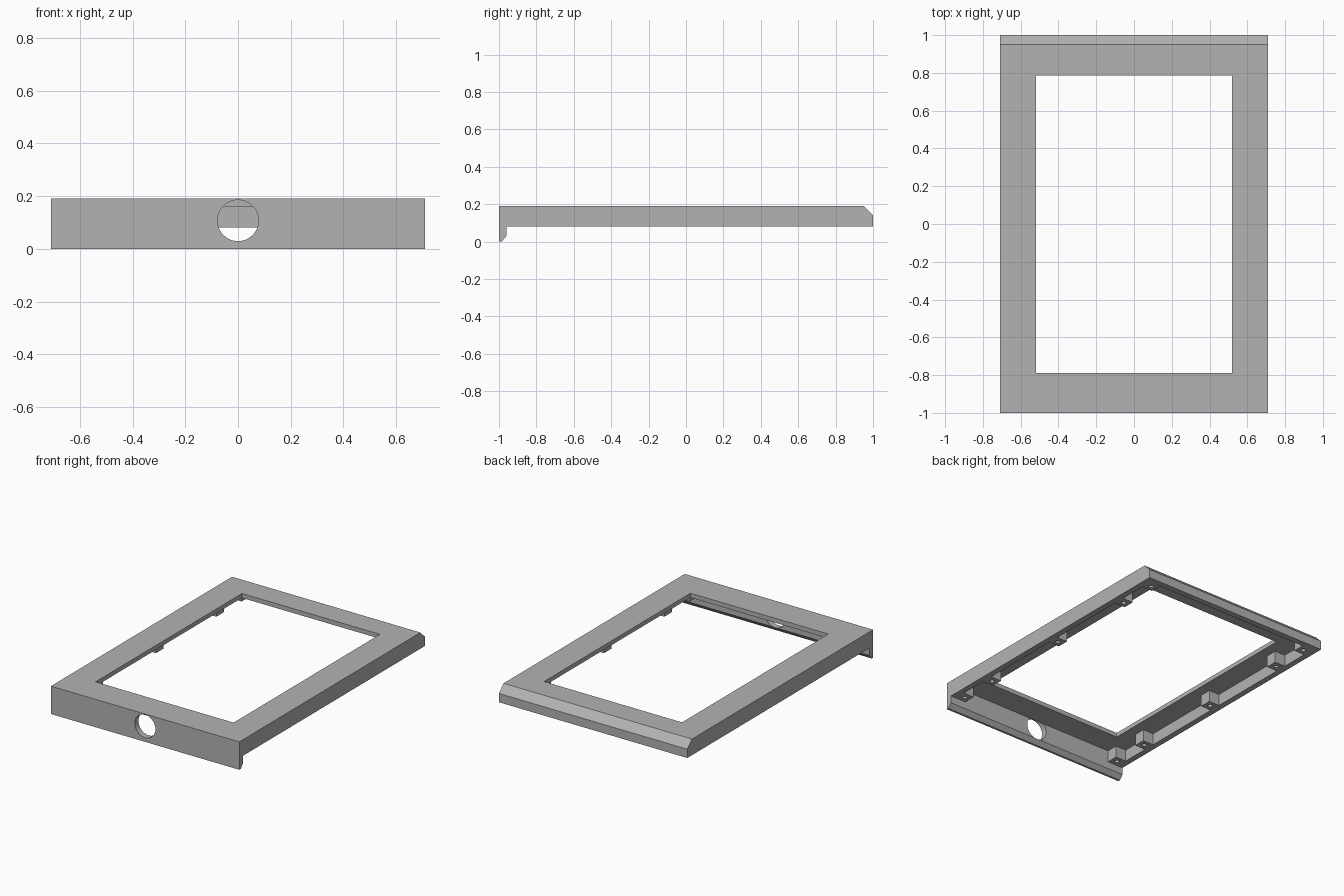
import bpy
import bmesh
from mathutils import Matrix, Vector

cube = bpy.data.objects.get("Cube")
if cube:
    bpy.data.objects.remove(cube, do_unlink=True)

HALF_W = 0.71      # half width of the frame
WALL = 0.04        # wall thickness
RIM, CEILING, TOP = 0.08, 0.16, 0.19

grey = bpy.data.materials.new("plain grey")
grey.use_nodes = True
grey.diffuse_color = (0.45, 0.45, 0.45, 1)
grey.node_tree.nodes["Principled BSDF"].inputs["Base Color"].default_value = (0.45, 0.45, 0.45, 1)


def make_object(name, bm):
    bmesh.ops.recalc_face_normals(bm, faces=bm.faces)
    mesh = bpy.data.meshes.new(name)
    bm.to_mesh(mesh)
    bm.free()
    mesh.materials.append(grey)
    obj = bpy.data.objects.new(name, mesh)
    bpy.context.collection.objects.link(obj)
    return obj


def extrude_profile(name, profile):
    """Extrude a (y, z) side profile across the full width."""
    bm = bmesh.new()
    face = bm.faces.new([bm.verts.new((-HALF_W, y, z)) for y, z in profile])
    new = bmesh.ops.extrude_face_region(bm, geom=[face])["geom"]
    verts = [v for v in new if isinstance(v, bmesh.types.BMVert)]
    bmesh.ops.translate(bm, verts=verts, vec=(2 * HALF_W, 0, 0))
    return make_object(name, bm)


def box(name, low, high):
    low, high = Vector(low), Vector(high)
    bm = bmesh.new()
    bmesh.ops.create_cube(bm, size=1, matrix=Matrix.Translation((low + high) / 2)
                          @ Matrix.Diagonal((*(high - low), 1)))
    return make_object(name, bm)


def cylinder(name, centre, radius, depth, sides, axis="Z"):
    turn = Matrix.Rotation(1.570796, 4, "X") if axis == "Y" else Matrix()
    bm = bmesh.new()
    bmesh.ops.create_cone(bm, cap_ends=True, segments=sides, radius1=radius, radius2=radius,
                          depth=depth, matrix=Matrix.Translation(centre) @ turn)
    return make_object(name, bm)


def cut(target, cutter):
    mod = target.modifiers.new("cut", "BOOLEAN")
    mod.operation = "DIFFERENCE"
    mod.solver = "EXACT"
    mod.object = cutter
    bpy.context.view_layer.objects.active = target
    bpy.ops.object.modifier_apply(modifier=mod.name)
    bpy.data.objects.remove(cutter, do_unlink=True)


# Hollow frame with a bevelled back edge and a large window
inner = HALF_W - WALL
frame = extrude_profile("bezel_frame", [(-0.96, RIM), (1, RIM), (1, 0.14), (0.95, TOP), (-0.96, TOP)])
cut(frame, box("cavity_cutter", (-inner, -1.1, 0), (inner, 0.96, CEILING)))
cut(frame, box("window_cutter", (-0.52, -0.79, 0), (0.52, 0.785, 0.3)))

# Front plate with a bevelled lower lip and a round port
plate = extrude_profile("front_plate", [(-1, 0), (-0.985, 0), (-0.96, 0.03), (-0.96, TOP), (-1, TOP)])
cut(plate, cylinder("port_cutter", (0, -0.98, 0.107), 0.078, 0.2, 48, "Y"))

# Screw bosses along both side walls
SIZE = 0.08
for side, label in ((-1, "right"), (1, "left")):
    for i, y in enumerate((-0.92, -0.65, 0, 0.65, 0.92)):
        x = side * (inner - SIZE / 2)
        h = SIZE / 2
        boss = box(f"screw_boss_{label}_{i + 1}", (x - h, y - h, RIM), (x + h, y + h, CEILING))
        cut(boss, cylinder("screw_hole_cutter", (x, y, RIM), 0.015, 0.12, 16))
